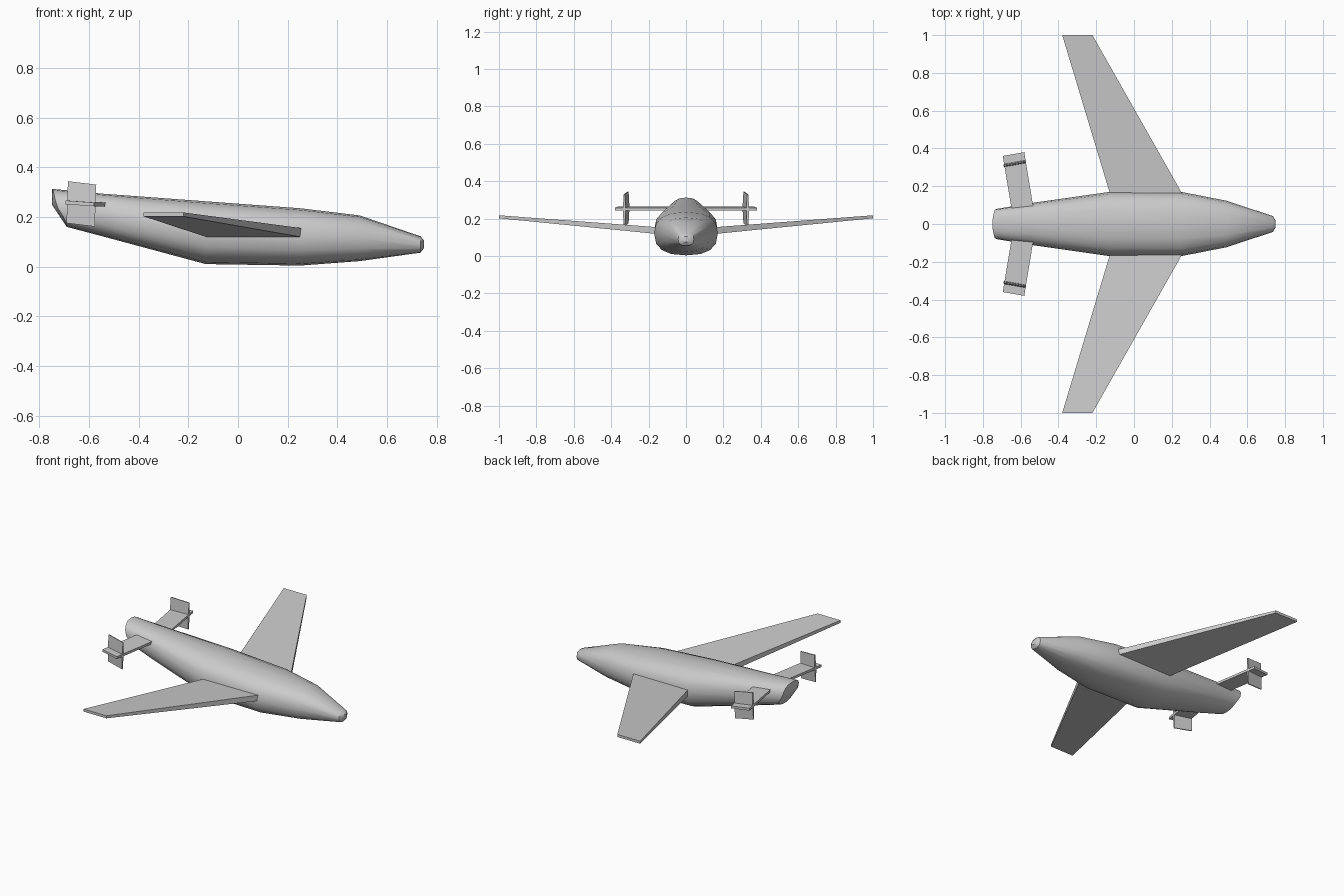
import bpy, math

if "Cube" in bpy.data.objects:
    bpy.data.objects.remove(bpy.data.objects["Cube"])

SIDES = 16


def loft(name, rings, smooth=False, mirror=False):
    """Skin a series of equal-length rings and cap both ends."""
    n = len(rings[0])
    verts = [p for r in rings for p in r]
    faces = [tuple(range(n - 1, -1, -1)),
             tuple(range(len(verts) - n, len(verts)))]
    for k in range(len(rings) - 1):
        for i in range(n):
            j = (i + 1) % n
            a, b = k * n, (k + 1) * n
            faces.append((a + i, a + j, b + j, b + i))
    me = bpy.data.meshes.new(name)
    me.from_pydata(verts, [], faces)
    ob = bpy.data.objects.new(name, me)
    bpy.context.collection.objects.link(ob)
    bpy.context.view_layer.objects.active = ob
    ob.select_set(True)
    bpy.ops.object.mode_set(mode='EDIT')
    bpy.ops.mesh.select_all(action='SELECT')
    bpy.ops.mesh.normals_make_consistent(inside=False)
    bpy.ops.object.mode_set(mode='OBJECT')
    if smooth:
        bpy.ops.object.shade_smooth_by_angle(angle=math.radians(35))
    if mirror:
        m = ob.modifiers.new("mirror", 'MIRROR')
        m.use_axis = (False, True, False)
    ob.select_set(False)
    return ob


def section(x, half, bottom, top, power=2.5):
    """Rounded-box body cross-section."""
    cz, h = (top + bottom) / 2, (top - bottom) / 2
    pts = []
    for i in range(SIDES):
        t = 2 * math.pi * i / SIDES
        c, s = math.cos(t), math.sin(t)
        pts.append((x, half * math.copysign(abs(c) ** (2 / power), c),
                    cz + h * math.copysign(abs(s) ** (2 / power), s)))
    return pts


def tail_ring(scale):
    """Tail end: bulged, with its lower half cut forward."""
    pts = []
    for _, y, z in section(0, 0.08, 0.16, 0.313):
        y, z = y * scale, 0.245 + (z - 0.245) * scale
        x = -0.75 + 0.015 * (y / 0.08) ** 2 + 0.06 * max(0, (0.25 - z) / 0.09)
        pts.append((x, y, z))
    return pts


# Fuselage
body = [tail_ring(s) for s in (0.1, 0.6, 1.0)]
for x, half, bottom, top in [(-0.55, 0.11, 0.123, 0.294),
                             (-0.13, 0.17, 0.010, 0.263),
                             (0.25, 0.17, 0.004, 0.235),
                             (0.49, 0.123, 0.022, 0.206),
                             (0.735, 0.042, 0.056, 0.122),
                             (0.75, 0.018, 0.075, 0.105)]:
    body.append(section(x, half, bottom, top))
loft("fuselage", body, smooth=True)


# Wings
def wing_ring(y, back, front, low, high):
    return [(back, y, low), (front, y, low), (front, y, high), (back, y, high)]


loft("wings", [wing_ring(0.12, -0.115, 0.278, 0.115, 0.152),
               wing_ring(1.0, -0.38, -0.22, 0.202, 0.218)], mirror=True)


# Tailplanes: slightly yawed and pitched slabs
def tail_section(y, back, front):
    return [(back, y - 0.01, 0.251), (front, y + 0.01, 0.243),
            (front, y + 0.01, 0.258), (back, y - 0.01, 0.266)]


loft("tailplanes", [tail_section(0.06, -0.643, -0.53),
                    tail_section(0.37, -0.695, -0.581)], mirror=True)


# Tail fins: upright plates, thinner at the tips
def fin_ring(z, x, t):
    c = 0.057
    return [(x - c, 0.31 - t, z + 0.007), (x + c, 0.33 - t, z - 0.007),
            (x + c, 0.33 + t, z - 0.007), (x - c, 0.31 + t, z + 0.007)]


loft("tail_fins", [fin_ring(0.168, -0.634, 0.003),
                   fin_ring(0.253, -0.631, 0.008),
                   fin_ring(0.337, -0.628, 0.003)], mirror=True)
